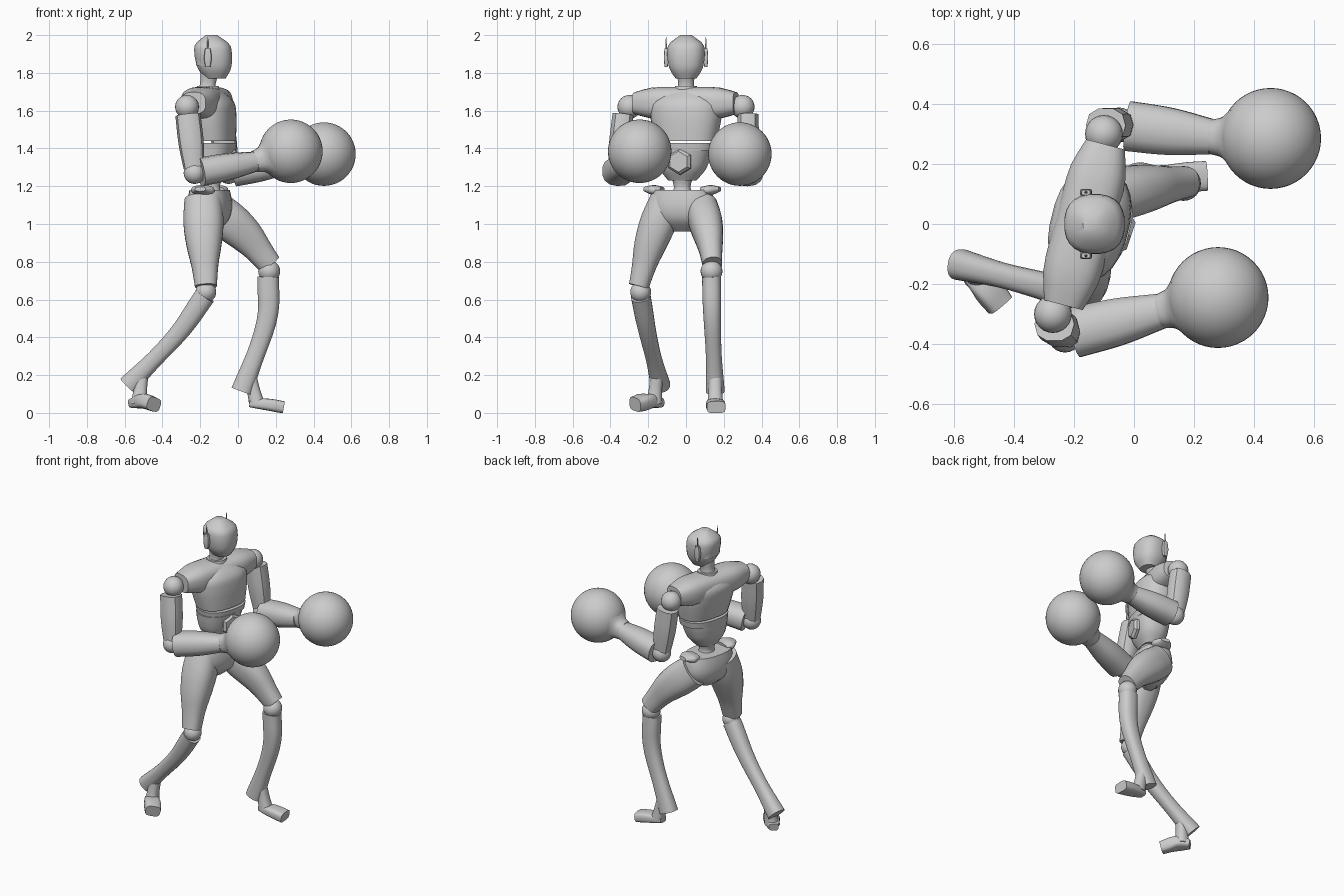
import bpy, bmesh, math
from mathutils import Vector

cube = bpy.data.objects.get("Cube")
if cube:
    bpy.data.objects.remove(cube, do_unlink=True)

GREY = (0.6, 0.6, 0.6, 1)
grey = bpy.data.materials.new("plain_grey")
grey.use_nodes = True
grey.diffuse_color = GREY
grey.node_tree.nodes["Principled BSDF"].inputs["Base Color"].default_value = GREY

UP = Vector((0, 0, 1))
LEFT = Vector((0, 1, 0))
TURNED = Vector((1, 4, 0)).normalized()     # left-right axis of the turned body
SIDES = {"right": -1, "left": 1}


def finish(name, bm):
    """Turn a bmesh into a smooth-shaded object that keeps its sharp edges."""
    bmesh.ops.recalc_face_normals(bm, faces=bm.faces)
    mesh = bpy.data.meshes.new(name)
    bm.to_mesh(mesh)
    bm.free()
    mesh.materials.append(grey)
    part = bpy.data.objects.new(name, mesh)
    bpy.context.collection.objects.link(part)
    bpy.ops.object.select_all(action='DESELECT')
    part.select_set(True)
    bpy.context.view_layer.objects.active = part
    bpy.ops.object.shade_smooth_by_angle(angle=math.radians(35))


def sample(values, t):
    """Smooth value at fraction t of an evenly spaced list of numbers or vectors."""
    last = len(values) - 1
    index = min(int(t * last), last - 1)
    before, start, end, after = (values[min(max(index + k, 0), last)] for k in (-1, 0, 1, 2))
    f = t * last - index
    bend_in, bend_out = (end - before) / 2, (after - start) / 2
    if index == 0:
        bend_in = end - start
    if index == last - 1:
        bend_out = end - start
    ease = f * f * (3 - 2 * f)
    return (start * (1 - ease) + end * ease
            + bend_in * f * (1 - f) ** 2 - bend_out * f * f * (1 - f))


def signed_power(value, exponent):
    return math.copysign(abs(value) ** exponent, value)


def tube(name, path, widths, flat=1, side=LEFT, axis=None, sides=24, power=2.4, steps=12):
    """Skin rounded rings along a path; flat is the ring's depth over its width."""
    path = [Vector(p) for p in path]
    bm = bmesh.new()
    loops = []
    for i in range(steps + 1):
        t = i / steps
        centre, width = sample(path, t), sample(widths, t)
        ahead, behind = sample(path, min(t + .01, 1)), sample(path, max(t - .01, 0))
        along = axis or (ahead - behind).normalized()
        across = (side - along * side.dot(along)).normalized()
        deep = along.cross(across) * flat
        loop = []
        for k in range(sides):
            angle = math.tau * (k + .5) / sides
            u = signed_power(math.cos(angle), 2 / power)
            v = signed_power(math.sin(angle), 2 / power)
            loop.append(bm.verts.new(centre + (across * u + deep * v) * width))
        loops.append(loop)
    for low, high in zip(loops, loops[1:]):
        for k in range(sides):
            n = (k + 1) % sides
            bm.faces.new((low[k], low[n], high[n], high[k]))
    bm.faces.new(loops[0])
    bm.faces.new(loops[-1])
    finish(name, bm)


def ball(name, centre, radius, segments=24):
    bm = bmesh.new()
    bmesh.ops.create_uvsphere(bm, u_segments=segments, v_segments=segments // 2, radius=radius)
    bmesh.ops.translate(bm, verts=bm.verts, vec=centre)
    finish(name, bm)


# Head, visor and neck
tube("head", [(-.12, 0, 1.77), (-.14, 0, 2)], [.055, .085, .097, .1, .09, .03], axis=UP)
tube("visor", [(-.13, 0, 1.84), (-.13, 0, 1.93)], [.085, .088, .084], 1.08, axis=UP, power=3)
tube("neck", [(-.17, 0, 1.68), (-.15, 0, 1.8)], [.055, .042, .05], axis=UP)

# Ear discs and antennas
for label, sign in SIDES.items():
    y = sign * .105
    tube(label + "_ear", [(-.16, y, 1.83), (-.16, y, 1.93)], [.008, .012, .012, .009],
         flat=1.6, axis=UP, sides=12, power=4)
    tube(label + "_antenna", [(-.16, y, 1.9), (-.16, y, 1.99)], [.006, .002], sides=6, steps=1)

# Torso: chest with a bar of shoulders, layered belly and narrow waist
tube("chest", [(-.13, 0, 1.44), (-.16, 0, 1.72)], [.165, .18, .19, .18, .08],
     flat=.67, side=TURNED, axis=UP)
tube("shoulders", [(-.235, -.27, 1.64), (-.165, 0, 1.64), (-.095, .265, 1.64)],
     [.058, .082, .086, .085, .086, .082, .058], flat=1.15, side=UP, power=2.7)
tube("collar", [(-.16, 0, 1.7), (-.16, 0, 1.73)], [.065, .058], axis=UP, steps=1)
tube("midriff", [(-.13, 0, 1.39), (-.13, 0, 1.43)], [.155, .162],
     flat=.73, side=TURNED, axis=UP, steps=1)
tube("abdomen", [(-.14, -.02, 1.23), (-.13, -.01, 1.4)], [.075, .12, .14, .152],
     flat=.75, side=TURNED, axis=UP)
tube("belly_plate", [(-.04, -.03, 1.33), (-.01, -.04, 1.33)], [.07, .07, .055],
     sides=6, power=2, steps=2)
tube("waist", [(-.14, -.02, 1.13), (-.14, -.02, 1.25)], [.07, .045, .058], axis=UP)

# Pelvis with raised hip corners
tube("pelvis", [(-.15, -.02, .96), (-.15, -.02, 1.18)], [.05, .14, .17, .17, .155],
     flat=.64, side=TURNED, axis=UP)
for label, sign in SIDES.items():
    hip = Vector((-.15, -.02, 1.175)) + TURNED * sign * .16
    tube(label + "_hip_corner", [hip - TURNED * sign * .05, hip + TURNED * sign * .045 + UP * .01],
         [.022, .026, .012], flat=2.4, side=UP)

# Arms: joints are shoulder, elbow, wrist and fist
ARMS = {
    "right": [(-.27, -.3, 1.62), (-.23, -.37, 1.27), (.09, -.29, 1.33), (.28, -.245, 1.385)],
    "left": [(-.1, .3, 1.62), (-.05, .33, 1.27), (.26, .29, 1.32), (.455, .285, 1.37)],
}
for label, joints in ARMS.items():
    shoulder, elbow, wrist, fist = map(Vector, joints)
    sleeve = shoulder.lerp(elbow, .12) + LEFT * SIDES[label] * .025
    ball(label + "_shoulder_ball", shoulder, .063)
    tube(label + "_upper_arm", [sleeve, elbow], [.058, .058, .045], flat=1.15, sides=10)
    ball(label + "_elbow", elbow, .058)
    tube(label + "_forearm", [elbow.lerp(wrist, .1), wrist], [.085, .08, .06],
         flat=.9, sides=14)
    tube(label + "_cuff", [wrist, wrist.lerp(fist, .4)], [.058, .07, .11])
    ball(label + "_glove", fist, .168, 48)

# Thighs and knees
tube("right_thigh", [(-.185, -.1, 1.13), (-.18, -.19, .89), (-.17, -.25, .67)],
     [.09, .097, .085, .065, .053], flat=1.1)
tube("left_thigh", [(-.125, .085, 1.08), (.04, .12, .94), (.17, .14, .785)],
     [.085, .088, .078, .062, .052], flat=1.2)
ball("right_knee", (-.17, -.24, .64), .055)
ball("left_knee", (.165, .135, .75), .058)

# Shins, ending in a heel spur
tube("right_shin", [(-.175, -.24, .62), (-.325, -.2, .41), (-.58, -.135, .145)],
     [.052, .05, .045, .042, .052], flat=1.08)
tube("left_shin", [(.16, .135, .72), (.15, .14, .48), (.02, .155, .115)],
     [.05, .05, .046, .042, .05], flat=1.15)

# Ankles and feet, each foot running from heel to toe
tube("right_ankle", [(-.51, -.155, .19), (-.525, -.17, .05)], [.035, .036, .045], axis=UP)
tube("right_foot", [(-.56, -.135, .052), (-.5, -.2, .062), (-.445, -.27, .045)],
     [.03, .044, .05, .046], flat=.8, sides=16, power=3.5)
tube("left_ankle", [(.065, .155, .19), (.1, .155, .05)], [.035, .036, .042], axis=UP)
tube("left_foot", [(.06, .155, .05), (.15, .155, .045), (.24, .16, .03)],
     [.03, .044, .05, .05], flat=.65, sides=16, power=3.5)
